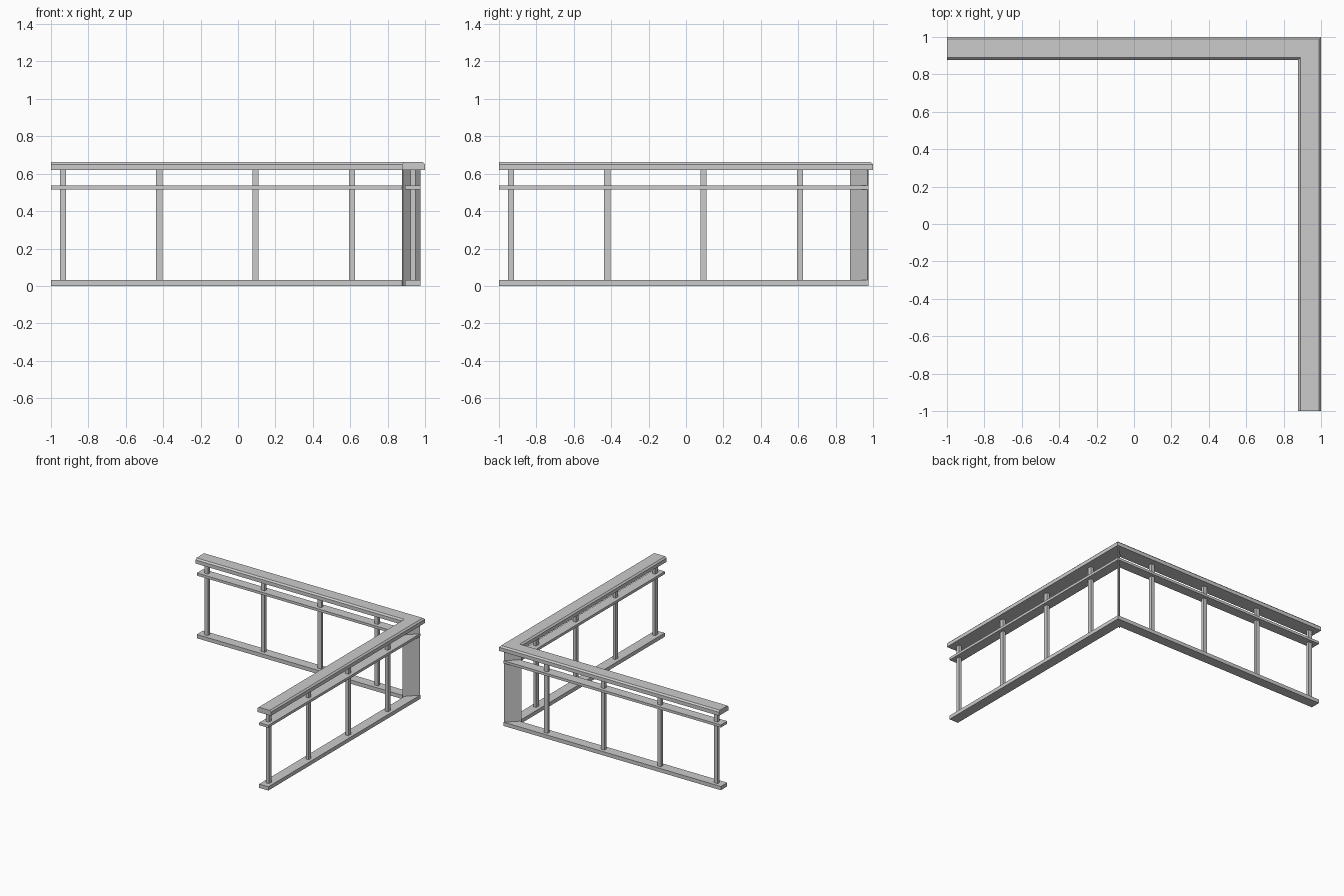
import bpy
import bmesh
from mathutils import Vector

cube = bpy.data.objects.get("Cube")
if cube:
    bpy.data.objects.remove(cube, do_unlink=True)

# One painted metal colour
grey = bpy.data.materials.new("light_grey")
grey.use_nodes = True
grey.diffuse_color = (0.6, 0.6, 0.6, 1)
grey.node_tree.nodes["Principled BSDF"].inputs["Base Color"].default_value = (0.6, 0.6, 0.6, 1)


def finish(name, bm):
    bmesh.ops.recalc_face_normals(bm, faces=bm.faces)
    mesh = bpy.data.meshes.new(name)
    bm.to_mesh(mesh)
    bm.free()
    mesh.materials.append(grey)
    obj = bpy.data.objects.new(name, mesh)
    bpy.context.collection.objects.link(obj)
    return obj


def corner_rail(name, profile):
    """Sweep an (offset, z) profile along both arms with a mitred corner."""
    bm = bmesh.new()
    rings = [
        [bm.verts.new((-1, d, z)) for d, z in profile],
        [bm.verts.new((d, d, z)) for d, z in profile],
        [bm.verts.new((d, -1, z)) for d, z in profile],
    ]
    n = len(profile)
    for a, b in zip(rings, rings[1:]):
        for i in range(n):
            j = (i + 1) % n
            bm.faces.new((a[i], a[j], b[j], b[i]))
    bm.faces.new(rings[0])
    bm.faces.new(rings[-1])
    return finish(name, bm)


def box(name, centre, size):
    bm = bmesh.new()
    bmesh.ops.create_cube(bm, size=1)
    bmesh.ops.scale(bm, vec=size, verts=bm.verts)
    bmesh.ops.translate(bm, vec=centre, verts=bm.verts)
    return finish(name, bm)


def rect(d0, d1, z0, z1):
    return [(d0, z0), (d1, z0), (d1, z1), (d0, z1)]


# Rails: chamfered handrail, slim middle rail, bottom rail
INNER, OUTER, TOP, UNDER, CHAMFER = 0.877, 1.0, 0.662, 0.62, 0.012
corner_rail("handrail", [
    (INNER, UNDER), (OUTER, UNDER), (OUTER, TOP - CHAMFER),
    (OUTER - CHAMFER, TOP), (INNER + CHAMFER, TOP), (INNER, TOP - CHAMFER)])
corner_rail("middle_rail", rect(0.893, 0.976, 0.515, 0.536))
corner_rail("bottom_rail", rect(0.893, 0.976, 0, 0.031))

# Evenly spaced posts on both arms
LINE, HEIGHT = 0.936, UNDER - 0.03
for i in range(4):
    along = -0.936 + 0.515 * i
    z = 0.03 + HEIGHT / 2
    box(f"back_post_{i + 1}", (along, LINE, z), (0.033, 0.025, HEIGHT))
    box(f"side_post_{i + 1}", (LINE, along, z), (0.025, 0.033, HEIGHT))

# Thin diagonal plate standing in the mitred corner
bm = bmesh.new()
half = Vector((0.003, -0.003, 0))
ends = [Vector((0.88, 0.88, 0)), Vector((0.973, 0.973, 0))]
base = bm.faces.new([bm.verts.new(p) for p in (
    ends[0] + half, ends[1] + half, ends[1] - half, ends[0] - half)])
top = bmesh.ops.extrude_face_region(bm, geom=[base], use_keep_orig=True)
bmesh.ops.translate(bm, vec=(0, 0, UNDER),
                    verts=[v for v in top["geom"] if isinstance(v, bmesh.types.BMVert)])
finish("corner_plate", bm)
